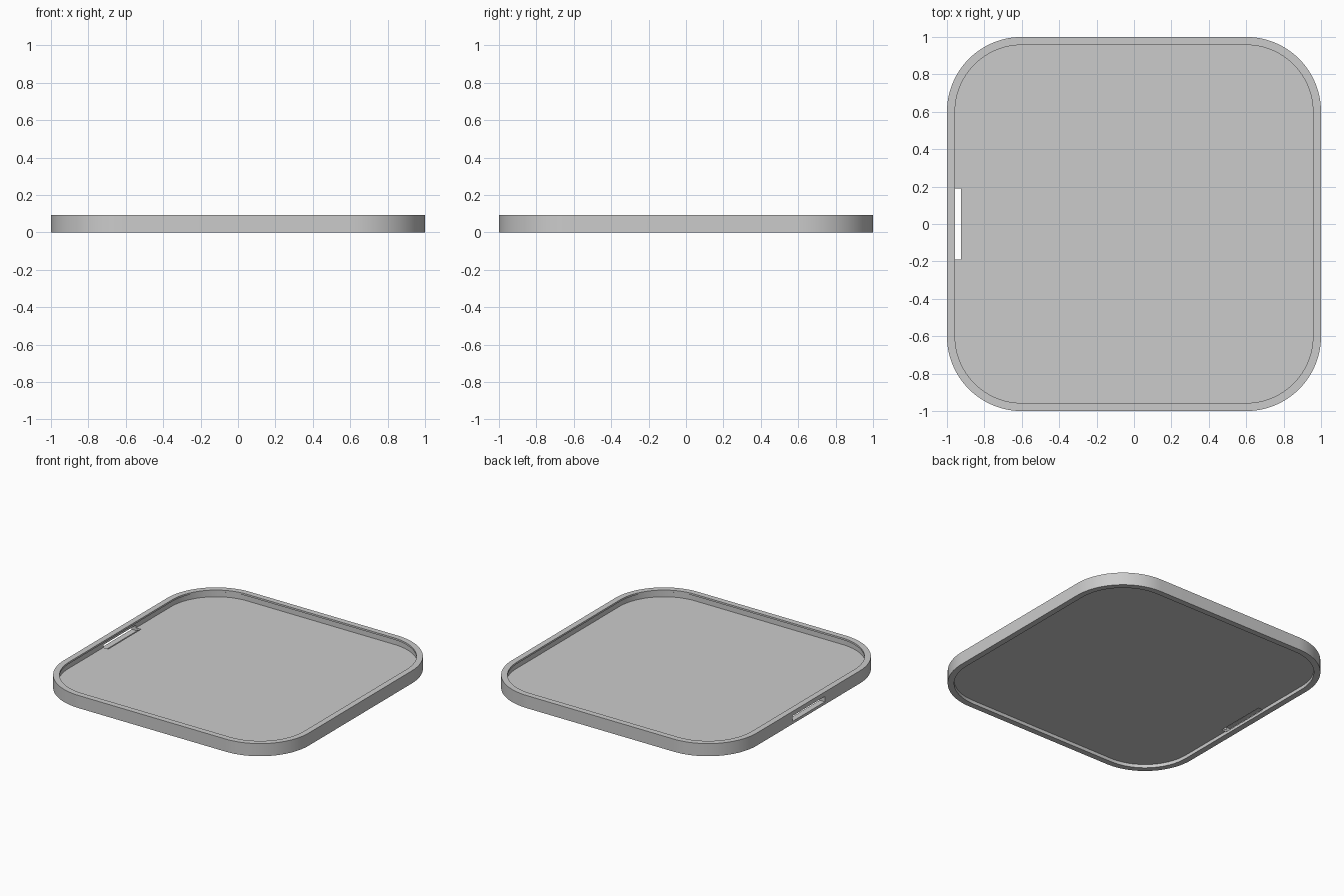
import bpy
import bmesh
from math import cos, sin, pi, radians

cube = bpy.data.objects.get("Cube")
if cube:
    bpy.data.objects.remove(cube, do_unlink=True)

HEIGHT = 0.093
CORNER = 0.4      # outer corner radius
STEPS = 24        # segments per rounded corner

grey = bpy.data.materials.new("light grey")
grey.use_nodes = True
grey.diffuse_color = (0.6, 0.6, 0.6, 1)
grey.node_tree.nodes["Principled BSDF"].inputs["Base Color"].default_value = (0.6, 0.6, 0.6, 1)


def ring(bm, inset, z):
    """Rounded square of vertices, moved inwards by inset."""
    radius, centre = CORNER - inset, 1 - CORNER
    verts = []
    for quarter, (sx, sy) in enumerate([(1, 1), (-1, 1), (-1, -1), (1, -1)]):
        for i in range(STEPS + 1):
            a = (quarter + i / STEPS) * pi / 2
            verts.append(bm.verts.new((sx * centre + radius * cos(a),
                                       sy * centre + radius * sin(a), z)))
    return verts


def bridge(bm, a, b):
    for i in range(len(a)):
        j = (i + 1) % len(a)
        bm.faces.new((a[i], a[j], b[j], b[i]))


def finish(bm, name):
    bmesh.ops.recalc_face_normals(bm, faces=bm.faces)
    mesh = bpy.data.meshes.new(name)
    bm.to_mesh(mesh)
    bm.free()
    mesh.materials.append(grey)
    obj = bpy.data.objects.new(name, mesh)
    bpy.context.collection.objects.link(obj)
    return obj


# Rim: closed wall section with a small overhanging lip, swept round the square
bm = bmesh.new()
section = [(0, 0), (0, HEIGHT), (0.043, HEIGHT), (0.043, 0.08),
           (0.035, 0.076), (0.035, 0.04), (0.043, 0.03), (0.043, 0)]
rings = [ring(bm, inset, z) for inset, z in section]
for k in range(len(rings)):
    bridge(bm, rings[k], rings[(k + 1) % len(rings)])
rim = finish(bm, "rim")

# Floor panel, seated into the wall
bm = bmesh.new()
low, high = ring(bm, 0.03, 0.025), ring(bm, 0.03, 0.04)
bridge(bm, low, high)
bm.faces.new(low)
bm.faces.new(high)
floor = finish(bm, "floor_panel")

# Slot through the right wall and the edge of the floor
bm = bmesh.new()
bmesh.ops.create_cube(bm, size=1)
bmesh.ops.scale(bm, vec=(0.135, 0.38, 0.04), verts=bm.verts)
bmesh.ops.translate(bm, vec=(-0.9925, 0, 0.04), verts=bm.verts)
cutter = finish(bm, "slot_cutter")
cutter.hide_render = True

for obj in (rim, floor):
    mod = obj.modifiers.new("slot", "BOOLEAN")
    mod.operation = "DIFFERENCE"
    mod.solver = "EXACT"
    mod.object = cutter
    bpy.ops.object.select_all(action="DESELECT")
    bpy.context.view_layer.objects.active = obj
    obj.select_set(True)
    bpy.ops.object.modifier_apply(modifier=mod.name)
    bpy.ops.object.shade_smooth_by_angle(angle=radians(30))

bpy.data.objects.remove(cutter, do_unlink=True)
